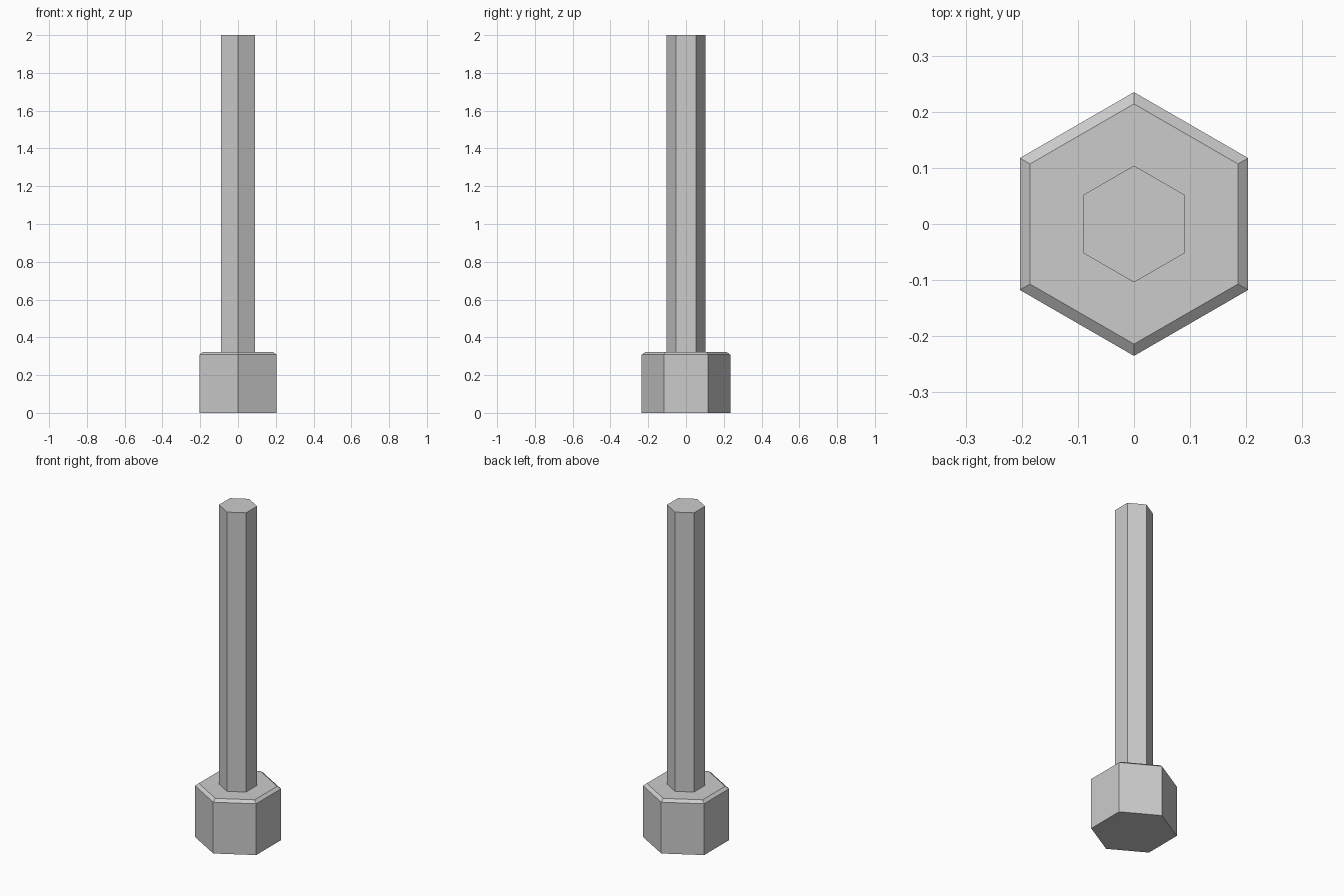
import bpy, bmesh
from math import sin, cos, pi

if "Cube" in bpy.data.objects:
    bpy.data.objects.remove(bpy.data.objects["Cube"])

SIDES = 6


def hex_loft(name, profile):
    """Closed six-sided solid from (radius, height) pairs, corners on +y and -y."""
    bm = bmesh.new()
    rings = [[bm.verts.new((r * sin(2 * pi * i / SIDES), r * cos(2 * pi * i / SIDES), z))
              for i in range(SIDES)] for r, z in profile]
    for low, high in zip(rings, rings[1:]):
        for i in range(SIDES):
            j = (i + 1) % SIDES
            bm.faces.new((low[i], low[j], high[j], high[i]))
    bm.faces.new(rings[0])
    bm.faces.new(rings[-1])
    bmesh.ops.recalc_face_normals(bm, faces=bm.faces)
    mesh = bpy.data.meshes.new(name)
    bm.to_mesh(mesh)
    bm.free()
    obj = bpy.data.objects.new(name, mesh)
    bpy.context.collection.objects.link(obj)
    return obj


# Hex bolt: plain base, chamfered head shoulder, then the long thin shaft
hex_loft("hex_bolt", [
    (0.235, 0.0),     # head bottom
    (0.235, 0.308),   # chamfer start
    (0.214, 0.323),   # chamfer end
    (0.104, 0.323),   # shaft foot
    (0.104, 2.0),     # shaft tip
])
